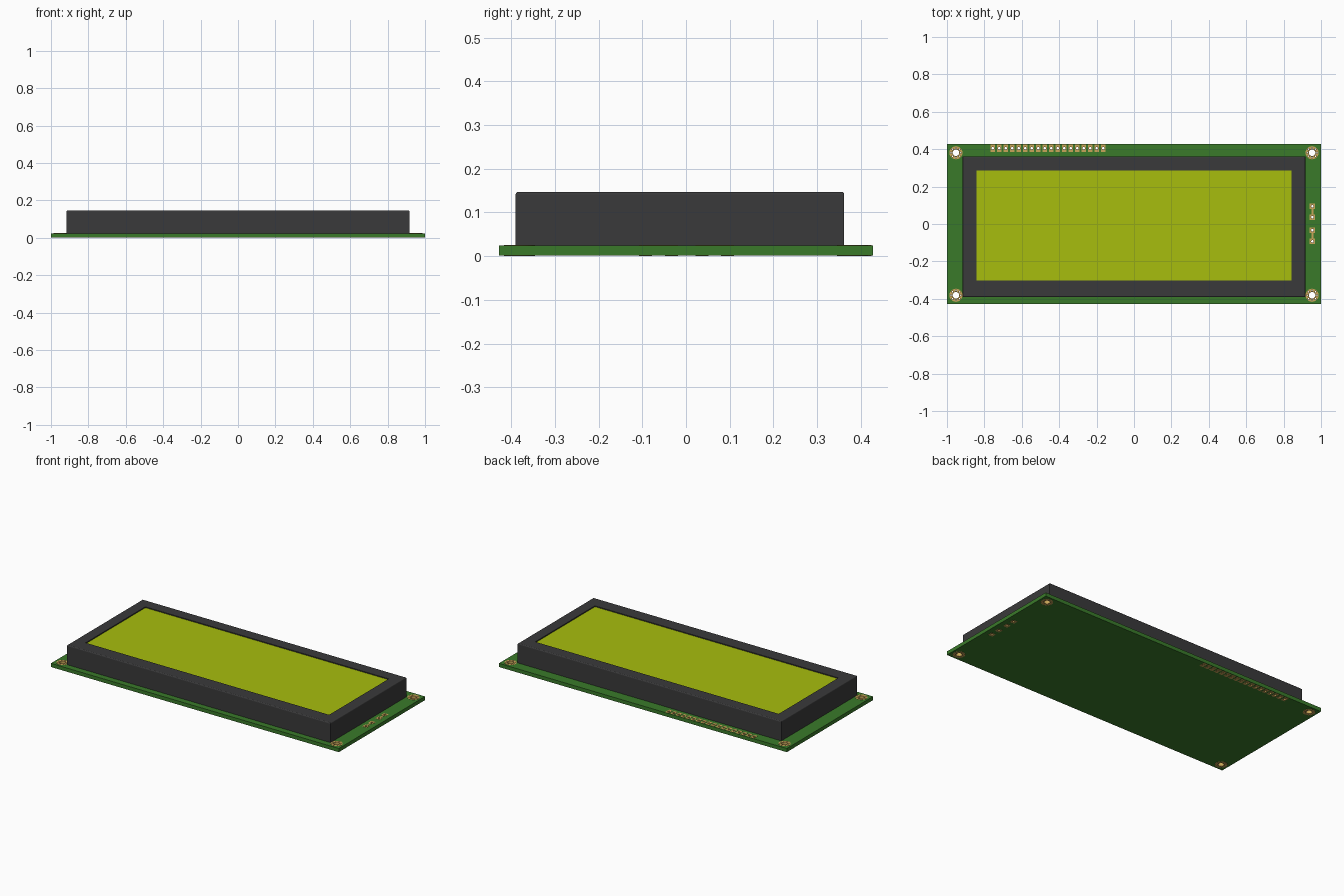
import bpy, bmesh
from math import cos, sin, pi
from mathutils import Matrix, Vector

cube = bpy.data.objects.get("Cube")
if cube:
    bpy.data.objects.remove(cube, do_unlink=True)


def material(name, rgb):
    m = bpy.data.materials.new(name)
    m.use_nodes = True
    m.diffuse_color = (*rgb, 1)
    bsdf = next(n for n in m.node_tree.nodes if n.type == 'BSDF_PRINCIPLED')
    bsdf.inputs["Base Color"].default_value = (*rgb, 1)
    return m


green = material("board green", (0.042, 0.195, 0.023))
gold = material("pad gold", (0.58, 0.38, 0.10))
black = material("bezel charcoal", (0.042, 0.042, 0.043))
lime = material("screen lime", (0.386, 0.515, 0.004))


def add_box(bm, x0, x1, y0, y1, z0, z1):
    size = Vector((x1 - x0, y1 - y0, z1 - z0))
    mid = Vector((x0 + x1, y0 + y1, z0 + z1)) / 2
    bmesh.ops.create_cube(bm, size=1, matrix=Matrix.Translation(mid) @ Matrix.Diagonal((*size, 1)))


def add_disc(bm, x, y, r, z0, z1, sides=24):
    bmesh.ops.create_cone(bm, cap_ends=True, segments=sides, radius1=r, radius2=r,
                          depth=z1 - z0, matrix=Matrix.Translation((x, y, (z0 + z1) / 2)))


def finish(bm, name, mat=None):
    me = bpy.data.meshes.new(name)
    bm.to_mesh(me)
    bm.free()
    ob = bpy.data.objects.new(name, me)
    bpy.context.collection.objects.link(ob)
    if mat:
        me.materials.append(mat)
    return ob


def cut(ob, cutter):
    mod = ob.modifiers.new("holes", 'BOOLEAN')
    mod.operation = 'DIFFERENCE'
    mod.solver = 'EXACT'
    mod.object = cutter


# Hole layout: (x, y, radius)
corners = [(sx * 0.952, sy * 0.381) for sx in (-1, 1) for sy in (-1, 1)]
header = [(-0.756 + i * 0.0348, 0.405) for i in range(18)]
jumpers = [(0.954, y) for y in (0.095, 0.037, -0.033, -0.093)]
holes = [(x, y, 0.0175) for x, y in corners]
holes += [(x, y, 0.007) for x, y in header + jumpers]
for x, y in corners:
    for i in range(8):
        a = i * pi / 4
        holes.append((x + 0.0262 * cos(a), y + 0.0262 * sin(a), 0.0034))


def hole_cutter(name, extra):
    bm = bmesh.new()
    for x, y, r in holes:
        add_disc(bm, x, y, r + extra, -0.05, 0.08, 24 if r > 0.01 else 12)
    ob = finish(bm, name)
    ob.hide_render = True
    ob.hide_viewport = True
    ob.display_type = 'WIRE'
    return ob


pad_cutter = hole_cutter("pad_hole_cutter", 0)
board_cutter = hole_cutter("board_hole_cutter", 0.001)

# Circuit board
bm = bmesh.new()
add_box(bm, -1, 1, -0.428, 0.428, 0.001, 0.024)
board = finish(bm, "circuit_board", green)
cut(board, board_cutter)

# Plated pads run through the board and stand just proud on both sides
Z0, Z1 = 0, 0.025
bm = bmesh.new()
for x, y in corners:
    add_disc(bm, x, y, 0.035, Z0, Z1, 32)
cut(finish(bm, "mounting_pads", gold), pad_cutter)

bm = bmesh.new()
for x, y in header:
    add_box(bm, x - 0.0125, x + 0.0125, y - 0.02, y + 0.02, Z0, Z1)
cut(finish(bm, "header_pads", gold), pad_cutter)

bm = bmesh.new()
for x, y in jumpers:
    add_box(bm, x - 0.015, x + 0.015, y - 0.015, y + 0.015, Z0, Z1)
cut(finish(bm, "jumper_pads", gold), pad_cutter)

# Traces linking each jumper pair
bm = bmesh.new()
for y in (0.066, -0.063):
    add_box(bm, 0.949, 0.959, y - 0.016, y + 0.016, 0.022, Z1)
finish(bm, "jumper_links", gold)

# Bezel: softened top rim, then a sunken window
TOP = 0.147
WIN = (-0.846, 0.846, -0.304, 0.288)
bm = bmesh.new()
add_box(bm, -0.916, 0.916, -0.39, 0.362, 0.0235, TOP)
rim = [e for e in bm.edges if all(v.co.z > 0.1 for v in e.verts)]
bmesh.ops.bevel(bm, geom=rim, offset=0.006, segments=3, profile=0.5, affect='EDGES')
top = max(bm.faces, key=lambda f: f.calc_center_median().z)
bmesh.ops.inset_region(bm, faces=[top], thickness=0.05)
for v in top.verts:
    v.co.x = WIN[1] if v.co.x > 0 else WIN[0]
    v.co.y = WIN[3] if v.co.y > 0 else WIN[2]
floor = bmesh.ops.extrude_face_region(bm, geom=[top])["geom"]
for v in floor:
    if isinstance(v, bmesh.types.BMVert):
        v.co.z -= 0.008
bmesh.ops.delete(bm, geom=[top], context='FACES_ONLY')
bmesh.ops.recalc_face_normals(bm, faces=bm.faces)
finish(bm, "display_bezel", black)

# Screen plate with a narrow dark gap around it
bm = bmesh.new()
g = 0.003
add_box(bm, WIN[0] + g, WIN[1] - g, WIN[2] + g, WIN[3] - g, TOP - 0.009, TOP - 0.004)
finish(bm, "screen", lime)
